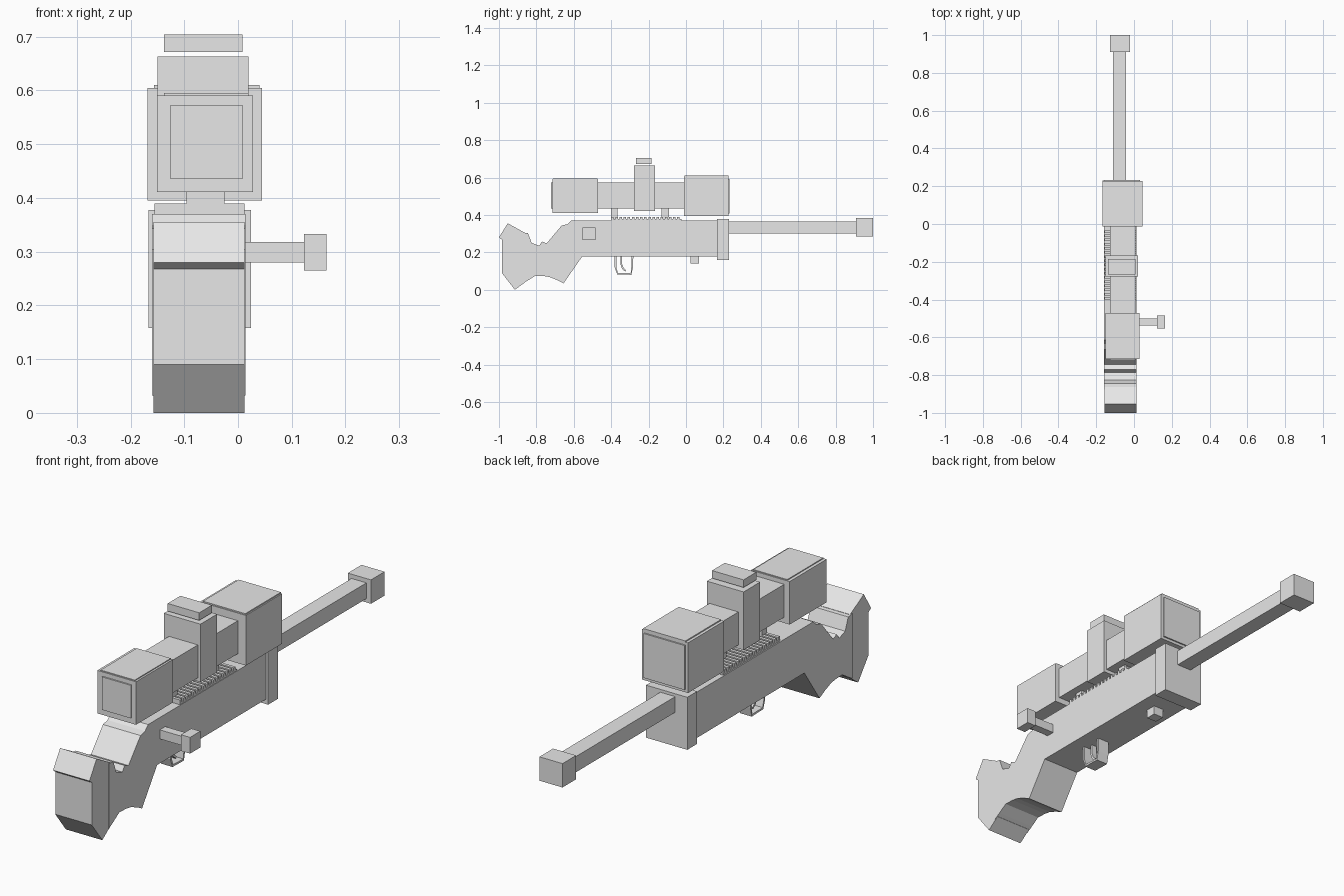
import bpy, bmesh

grey = bpy.data.materials.new("plain grey")
grey.diffuse_color = (0.8, 0.8, 0.8, 1)


def finish(name, bm):
    bmesh.ops.recalc_face_normals(bm, faces=bm.faces)
    me = bpy.data.meshes.new(name)
    bm.to_mesh(me)
    bm.free()
    me.materials.append(grey)
    ob = bpy.data.objects.new(name, me)
    bpy.context.collection.objects.link(ob)
    return ob


def add_box(bm, x, y, z):
    vs = bmesh.ops.create_cube(bm, size=1)["verts"]
    for v in vs:
        for i, (a, b) in enumerate((x, y, z)):
            v.co[i] = (a + b) / 2 + v.co[i] * (b - a)


def box(name, x, y, z):
    bm = bmesh.new()
    add_box(bm, x, y, z)
    return finish(name, bm)


def profile(name, pts, x):
    """Extrude a side outline of (y, z) points across x."""
    bm = bmesh.new()
    face = bm.faces.new([bm.verts.new((x[0], y, z)) for y, z in pts])
    new = bmesh.ops.extrude_face_region(bm, geom=[face])["geom"]
    bmesh.ops.translate(bm, vec=(x[1] - x[0], 0, 0),
                        verts=[g for g in new if isinstance(g, bmesh.types.BMVert)])
    return finish(name, bm)


def ribbon(name, path, t, x):
    """Thin strip following a side path, given thickness t."""
    left, right = [], []
    for i, (y, z) in enumerate(path):
        a, b = path[max(i - 1, 0)], path[min(i + 1, len(path) - 1)]
        dy, dz = b[0] - a[0], b[1] - a[1]
        l = (dy * dy + dz * dz) ** 0.5
        left.append((y - dz / l * t / 2, z + dy / l * t / 2))
        right.append((y + dz / l * t / 2, z - dy / l * t / 2))
    return profile(name, left + right[::-1], x)


# receiver and stock in one outline
profile("receiver_and_stock", [
    (0.17, 0.178), (-0.555, 0.178), (-0.655, 0.034), (-0.69, 0.052), (-0.73, 0.068),
    (-0.76, 0.073), (-0.805, 0.075), (-0.845, 0.05), (-0.875, 0.032),
    (-0.875, 0.305), (-0.845, 0.302), (-0.825, 0.25), (-0.785, 0.236), (-0.77, 0.258),
    (-0.745, 0.248), (-0.665, 0.343), (-0.635, 0.35), (-0.615, 0.37), (0.17, 0.37)],
    (-0.160, 0.014))
# butt end
profile("butt_end", [
    (-0.86, 0.04), (-0.915, 0.0), (-0.985, 0.09), (-0.985, 0.268), (-1.0, 0.28),
    (-0.953, 0.355), (-0.862, 0.305)], (-0.157, 0.012))

# fore end block, barrel, muzzle
box("fore_end_block", (-0.167, 0.024), (0.165, 0.23), (0.158, 0.378))
box("barrel", (-0.111, -0.042), (0.2, 0.93), (0.30, 0.366))
box("muzzle", (-0.128, -0.021), (0.91, 1.0), (0.284, 0.384))

# bolt
box("bolt_handle", (-0.02, 0.125), (-0.537, -0.501), (0.28, 0.318))
box("bolt_knob", (0.123, 0.165), (-0.553, -0.485), (0.265, 0.333))

# underside sling stud
box("sling_stud", (-0.097, -0.05), (0.025, 0.07), (0.14, 0.19))

# trigger and guard
ribbon("trigger_guard", [(-0.377, 0.185), (-0.377, 0.12), (-0.366, 0.086),
                         (-0.294, 0.084), (-0.288, 0.12), (-0.286, 0.185)],
       0.009, (-0.1, -0.046))
ribbon("trigger", [(-0.345, 0.185), (-0.347, 0.14), (-0.338, 0.115), (-0.322, 0.1)],
       0.009, (-0.085, -0.061))

# toothed rail
bm = bmesh.new()
add_box(bm, (-0.155, 0.012), (-0.40, -0.025), (0.36, 0.377))
teeth, pitch = 17, 0.375 / 17
for i in range(teeth):
    y = -0.40 + i * pitch
    add_box(bm, (-0.155, 0.012), (y, y + pitch * 0.6), (0.37, 0.39))
finish("toothed_rail", bm)

# scope mounts
for name, y0, y1 in (("rear_mount", -0.40, -0.365), ("front_mount", -0.13, -0.09)):
    box(name, (-0.096, -0.025), (y0, y1), (0.375, 0.45))

# scope: tube, eyepiece, objective with raised top plates
box("scope_tube", (-0.126, 0.008), (-0.721, 0.228), (0.435, 0.573))
box("eyepiece", (-0.151, 0.028), (-0.715, -0.47), (0.411, 0.591))
box("eyepiece_top_plate", (-0.138, 0.02), (-0.712, -0.473), (0.585, 0.595))
box("objective", (-0.168, 0.045), (-0.012, 0.227), (0.395, 0.605))
box("objective_top_plate", (-0.156, 0.04), (-0.009, 0.227), (0.6, 0.61))
box("objective_lens_plate", (-0.156, 0.033), (0.222, 0.233), (0.407, 0.593))

# adjustment turret and its cap
box("turret", (-0.150, 0.02), (-0.277, -0.167), (0.42, 0.663))
box("turret_cap", (-0.138, 0.008), (-0.268, -0.184), (0.672, 0.704))
